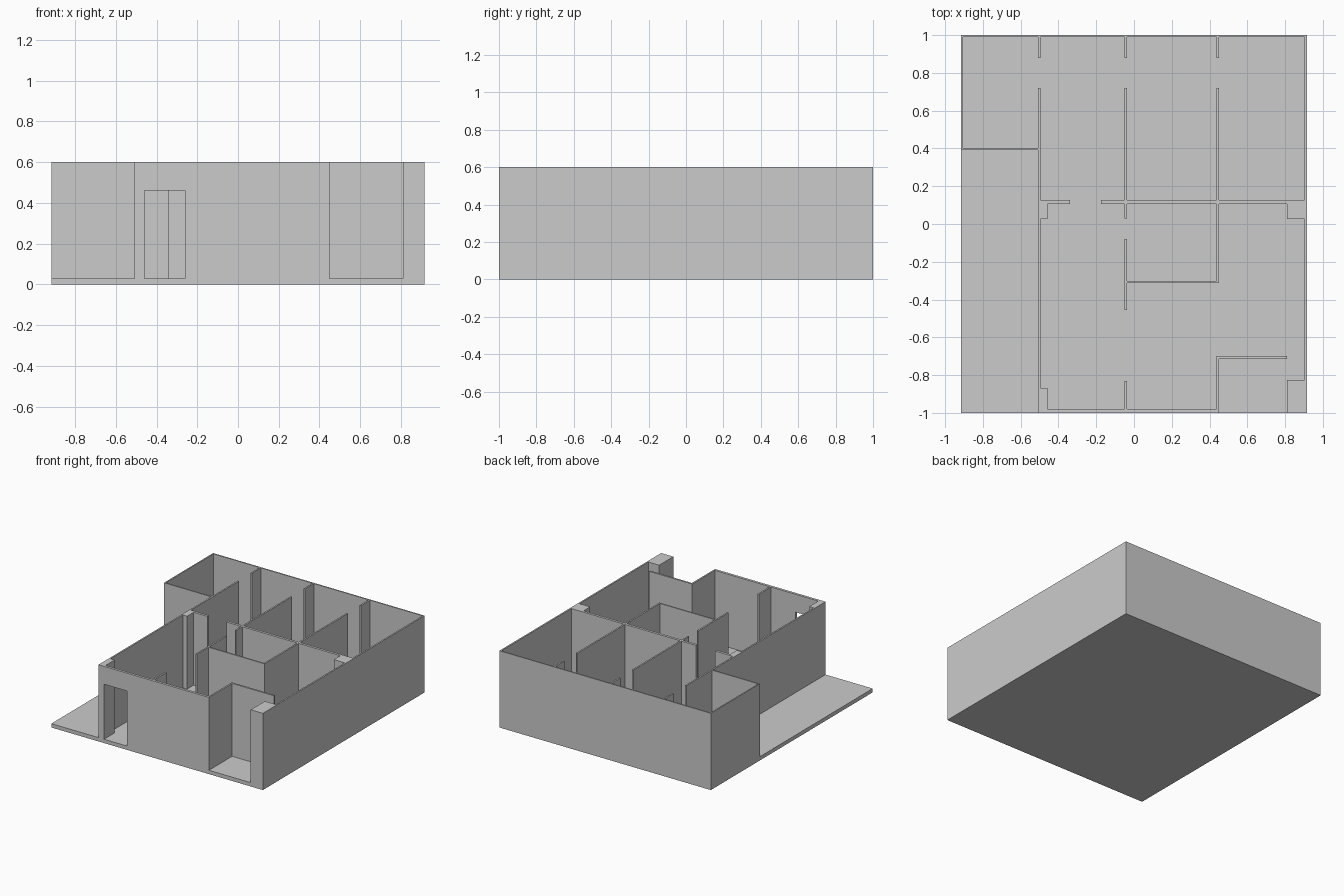
import bpy, bmesh

if "Cube" in bpy.data.objects:
    bpy.data.objects.remove(bpy.data.objects["Cube"])

H, F = 0.6, 0.03          # wall height, floor thickness
T = 0.012                 # thin wall thickness

solids = [(-0.915, 0.915, -1, 1, 0, F)]            # floor slab


def block(x0, x1, y0, y1):
    solids.append((x0, x1, y0, y1, 0, H))


def wall_y(x, *spans):
    """Wall running along y, starting at x; gaps between spans are doorways."""
    for y0, y1 in spans:
        block(x, round(x + T, 4), y0, y1)


# outer walls
block(-0.915, 0.915, 0.99, 1)                      # back
block(0.903, 0.915, -1, 1)                         # right
block(-0.915, -0.905, 0.392, 1)                    # side room, left
block(-0.915, -0.507, 0.392, 0.402)                # side room, front
block(-0.507, 0.449, -1, -0.98)                    # front

# partitions along y
wall_y(-0.507, (-1, 0.72), (0.88, 0.99))
wall_y(-0.049, (-0.98, -0.83), (-0.455, -0.08), (0.03, 0.72), (0.88, 0.99))
wall_y(0.437, (-1, -0.70), (-0.313, 0.72), (0.88, 0.99))

# partitions along x
block(-0.495, -0.34, 0.107, 0.127)
block(-0.175, 0.903, 0.107, 0.127)
block(-0.037, 0.437, -0.313, -0.302)
block(0.449, 0.81, -0.714, -0.70)                  # porch back wall

# corner piers
block(0.81, 0.903, -1, -0.825)
block(0.81, 0.903, 0.027, 0.107)
block(-0.495, -0.459, -0.98, -0.868)
block(-0.495, -0.459, 0.027, 0.107)

# front door opening
holes = [(-0.459, -0.26, -1, -0.98, F, 0.46)]

# merge everything into one watertight shell: fill grid cells, keep outer faces
boxes = solids + holes
axes = [sorted({b[2 * a + k] for b in boxes for k in (0, 1)}) for a in range(3)]


def fill(group, value, cells):
    for b in group:
        r = [range(axes[a].index(b[2 * a]), axes[a].index(b[2 * a + 1])) for a in range(3)]
        for c in ((i, j, k) for i in r[0] for j in r[1] for k in r[2]):
            cells.add(c) if value else cells.discard(c)


cells = set()
fill(solids, True, cells)
fill(holes, False, cells)

bm = bmesh.new()
verts = {}


def vert(c):
    if c not in verts:
        verts[c] = bm.verts.new([axes[a][c[a]] for a in range(3)])
    return verts[c]


for c in cells:
    for a in range(3):
        u, v = (a + 1) % 3, (a + 2) % 3
        for side in (0, 1):
            n = list(c)
            n[a] += 1 if side else -1
            if tuple(n) in cells:
                continue
            ring = []
            for du, dv in ((0, 0), (1, 0), (1, 1), (0, 1)):
                p = list(c)
                p[a] += side
                p[u] += du
                p[v] += dv
                ring.append(vert(tuple(p)))
            bm.faces.new(ring if side else ring[::-1])

mesh = bpy.data.meshes.new("house_shell")
bm.to_mesh(mesh)
bm.free()
house = bpy.data.objects.new("house_shell", mesh)
bpy.context.collection.objects.link(house)
